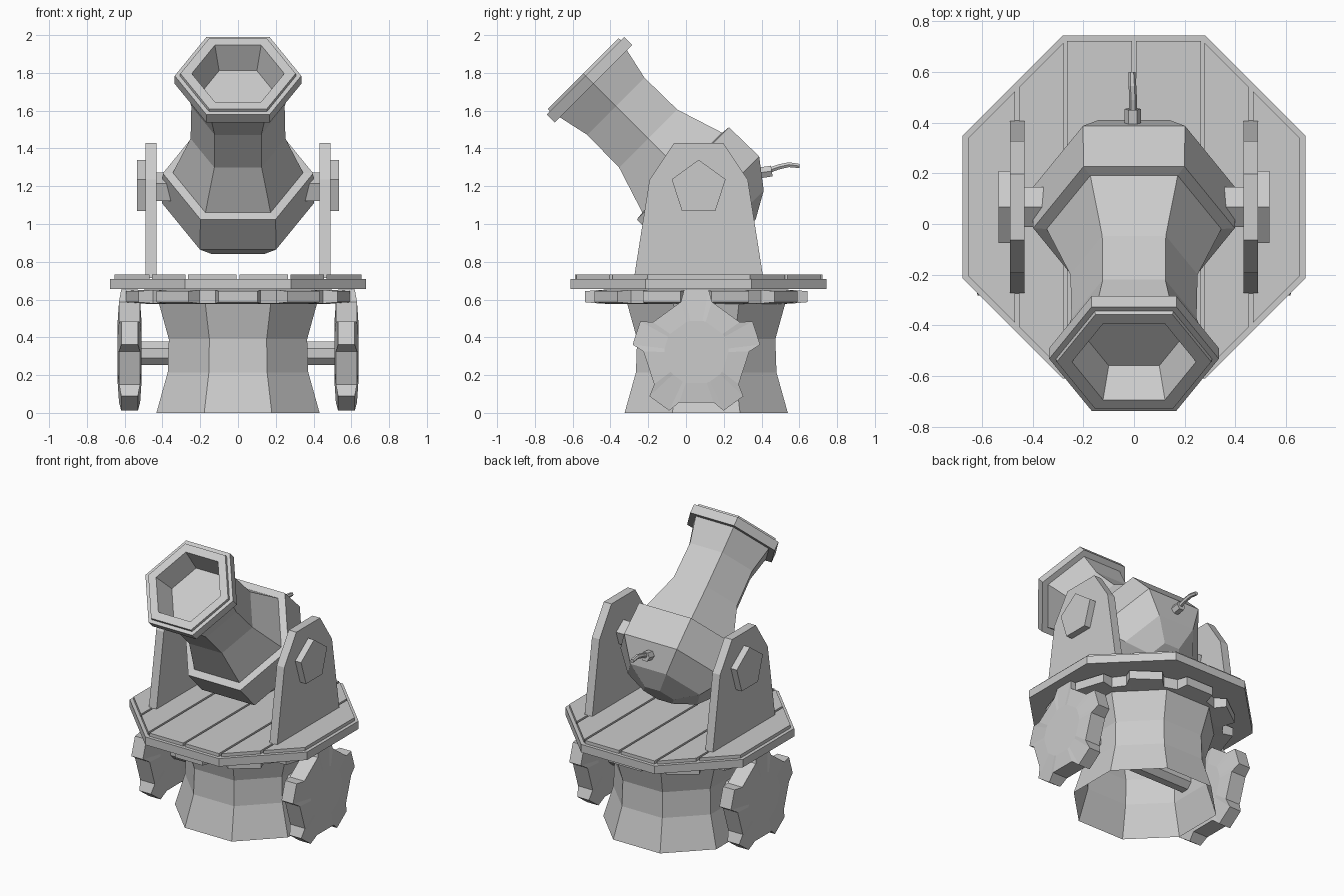
import bpy, bmesh, math
from mathutils import Vector

if "Cube" in bpy.data.objects:
    bpy.data.objects.remove(bpy.data.objects["Cube"])

CY = 0.067                                  # y of the turntable centre
PIVOT = Vector((0, 0.065, 1.187))           # trunnion point of the barrel
R2 = math.sqrt(0.5)


def loft(name, rings, cap0=True, cap1=True):
    """Skin equal-length rings of points, with optional end caps."""
    bm = bmesh.new()
    vs = [[bm.verts.new(p) for p in ring] for ring in rings]
    n = len(vs[0])
    for a, b in zip(vs, vs[1:]):
        for i in range(n):
            j = (i + 1) % n
            bm.faces.new((a[i], a[j], b[j], b[i]))
    if cap0:
        bm.faces.new(vs[0][::-1])
    if cap1:
        bm.faces.new(vs[-1])
    bmesh.ops.recalc_face_normals(bm, faces=bm.faces)
    me = bpy.data.meshes.new(name)
    bm.to_mesh(me)
    bm.free()
    ob = bpy.data.objects.new(name, me)
    bpy.context.collection.objects.link(ob)
    return ob


def ngon(n, r, start=0.0):
    return [(r * math.cos(start + math.tau * i / n), r * math.sin(start + math.tau * i / n))
            for i in range(n)]


def slab_x(name, outline, x0, x1):
    """Extrude a (y, z) outline along x."""
    return loft(name, [[(x, y, z) for y, z in outline] for x in (x0, x1)])


def gear_rings(teeth, r_hub, r_root, r_tip, a_root, a_tip, w_hub, w_root, w_tip, start):
    """Toothed disc, thinner toward the tips, as rings of (u, v, w)."""
    polar = []
    for k in range(teeth):
        c = start + math.tau * k / teeth
        for off, r, w in ((-a_root, r_root, w_root), (-a_tip, r_tip, w_tip),
                          (a_tip, r_tip, w_tip), (a_root, r_root, w_root)):
            polar.append((c + math.radians(off), r, w))
    hub = [(r_hub * math.cos(a), r_hub * math.sin(a), w_hub) for a, r, w in polar]
    rim = [(r * math.cos(a), r * math.sin(a), w) for a, r, w in polar]
    flip = lambda ring: [(u, v, -w) for u, v, w in ring]
    return [flip(hub), flip(rim), rim, hub]


# Octagonal waisted pedestal, open underneath
oct_start = math.pi / 8
loft("pedestal", [[(x, y + 0.107, z) for x, y in ngon(8, a / math.cos(oct_start), oct_start)]
                  for z, a in ((0, 0.432), (0.215, 0.372), (0.39, 0.366), (0.585, 0.42))],
     cap0=False)

# Horizontal turntable gear
loft("turntable_gear", [[(u, v + 0.053, w + 0.615) for u, v, w in ring] for ring in
     gear_rings(10, 0.47, 0.525, 0.598, 13, 10, 0.038, 0.036, 0.029, -math.pi / 2)])

# Axle and the two toothed side wheels
slab_x("axle", [(y + 0.055, z + 0.315) for y, z in ngon(8, 0.067, oct_start)], -0.54, 0.54)
for s, side in ((-1, "left"), (1, "right")):
    loft(side + "_wheel", [[(s * (0.574 + w), u + 0.055, v + 0.32) for u, v, w in ring] for ring in
         gear_rings(5, 0.17, 0.28, 0.34, 17, 11, 0.063, 0.056, 0.044, math.pi / 2)])

# Octagonal platform and its planks
loft("platform", [[(x, y + CY, z) for x, y in ngon(8, 0.678 / math.cos(oct_start), oct_start)]
                  for z in (0.655, 0.71)])
A = 0.655
edge = lambda x: min(A, A * math.sqrt(2) - abs(x))
for s, side in ((-1, "left"), (1, "right")):
    for i, (x0, x1) in enumerate(((0.007, 0.265), (0.279, 0.455), (0.469, A))):
        loft(f"{side}_plank_{i + 1}",
             [[(s * x0, CY - edge(x0), z), (s * x1, CY - edge(x1), z),
               (s * x1, CY + edge(x1), z), (s * x0, CY + edge(x0), z)] for z in (0.705, 0.732)])

# Cheek brackets, pentagonal bosses and trunnions
half = [(0.342, 0.715), (0.26, 1.235), (0.13, 1.43)]
cheek = [(CY + y, z) for y, z in half] + [(CY - y, z) for y, z in reversed(half)]
penta = lambda r: [(y + CY, z + 1.19) for y, z in ngon(5, r, math.pi / 2)]
for s, side in ((-1, "left"), (1, "right")):
    slab_x(side + "_cheek", cheek, s * 0.432, s * 0.49)
    slab_x(side + "_boss", penta(0.15), s * 0.48, s * 0.535)
    slab_x(side + "_trunnion", penta(0.083), s * 0.30, s * 0.44)


# Hexagonal barrel: (distance along the 45 degree axis, radius)
def on_axis(x, t, s):
    return PIVOT + Vector((x, (s - t) * R2, (s + t) * R2))


profile = [(-0.33, 0.115), (-0.252, 0.275), (-0.107, 0.403), (0.115, 0.398), (0.12, 0.345),
           (0.375, 0.251), (0.617, 0.247), (0.785, 0.29), (0.785, 0.335), (0.845, 0.335),
           (0.845, 0.308), (0.862, 0.305), (0.862, 0.245), (0.71, 0.20)]
loft("barrel", [[on_axis(x, t, s) for x, s in ngon(6, r)] for t, r in profile])

# Fuse socket and bent fuse
n = Vector((0, 0.99, 0.149)).normalized()
up = Vector((0, -n.z, n.y))
foot = Vector((-0.005, 0.385, 1.27))
loft("fuse_socket", [[foot + n * d + Vector((x, 0, 0)) + up * v for x, v in ngon(6, 0.033)]
                     for d in (0, 0.07)])
path = [(-0.004, 0.43, 1.28, 0.017), (-0.004, 0.49, 1.302, 0.016),
        (-0.006, 0.545, 1.314, 0.015), (-0.008, 0.60, 1.307, 0.013)]
loft("fuse", [[(px + x, py, pz + v) for x, v in ngon(6, r)] for px, py, pz, r in path])
